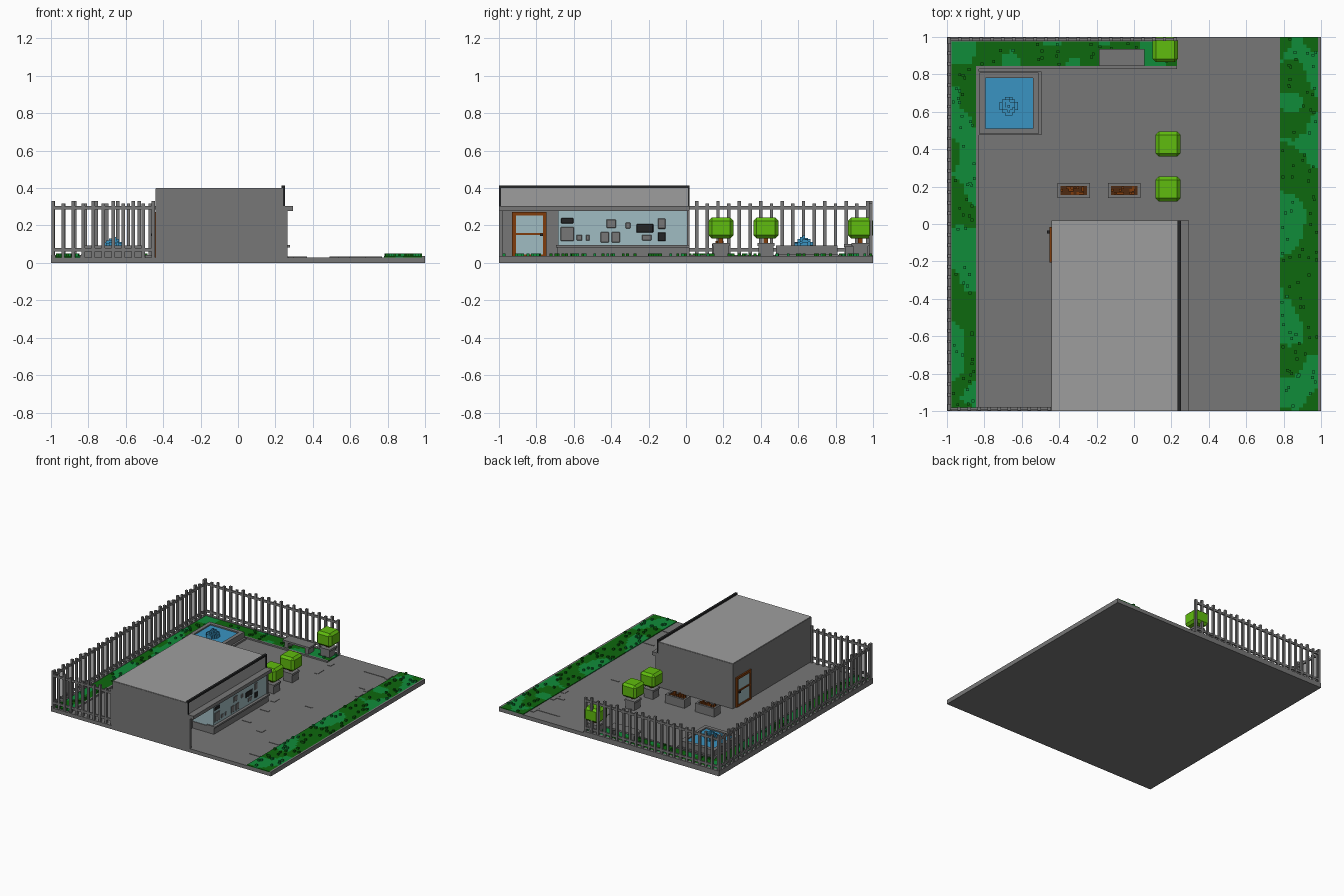
import bpy, bmesh, math, random
from mathutils import Vector, Matrix, noise

if "Cube" in bpy.data.objects:
    bpy.data.objects.remove(bpy.data.objects["Cube"])
random.seed(4)


def lin(c):
    c /= 255
    return c / 12.92 if c <= 0.04045 else ((c + 0.055) / 1.055) ** 2.4


def material(name, r, g, b):
    m = bpy.data.materials.new(name)
    col = (lin(r), lin(g), lin(b), 1)
    m.diffuse_color = col
    m.use_nodes = True
    m.node_tree.nodes["Principled BSDF"].inputs["Base Color"].default_value = col
    return m


STONE = material("stone grey", 119, 119, 119)
PALE = material("pale grey", 158, 158, 158)
BLACK = material("black trim", 36, 37, 38)
GLASS = material("pale glass", 160, 188, 194)
BROWN = material("door brown", 128, 60, 12)
SOIL = material("dark soil", 78, 42, 16)
LIME = material("leaf lime", 96, 188, 14)
DARK = material("dark grass", 13, 104, 14)
GRASS = material("bright grass", 16, 140, 58)
WATER = material("water blue", 58, 148, 194)


def finish(name, bm, mats):
    me = bpy.data.meshes.new(name)
    bm.normal_update()
    bm.to_mesh(me)
    bm.free()
    for m in mats:
        me.materials.append(m)
    ob = bpy.data.objects.new(name, me)
    bpy.context.collection.objects.link(ob)
    return ob


def boxes(name, mat, items, bevel=0):
    """One object out of (x0, x1, y0, y1, z0, z1) boxes."""
    bm = bmesh.new()
    for x0, x1, y0, y1, z0, z1 in items:
        mtx = (Matrix.Translation(((x0 + x1) / 2, (y0 + y1) / 2, (z0 + z1) / 2))
               @ Matrix.Diagonal((x1 - x0, y1 - y0, z1 - z0, 1)))
        bmesh.ops.create_cube(bm, size=1, matrix=mtx)
    if bevel:
        bmesh.ops.bevel(bm, geom=bm.edges[:], offset=bevel, segments=1, affect='EDGES')
    return finish(name, bm, [mat])


def frame(x0, x1, y0, y1, z0, z1, w):
    """Four rim boxes around a rectangle lying flat."""
    return [(x0, x1, y0, y0 + w, z0, z1), (x0, x1, y1 - w, y1, z0, z1),
            (x0, x0 + w, y0 + w, y1 - w, z0, z1), (x1 - w, x1, y0 + w, y1 - w, z0, z1)]


# Ground slab, kerbs and worn paving slabs
G = 0.03
boxes("ground_slab", STONE, [(-1, 1, -1, 1, 0, G)])
boxes("kerbs", STONE, [(-0.845, -0.83, -1, 0.845, G, 0.042), (-0.83, 0.23, 0.83, 0.845, G, 0.042),
                       (0.985, 1, -1, 1, G, 0.036), (-1, -0.975, -1, 1, G, 0.042),
                       (-0.975, 0.23, 0.975, 1, G, 0.042)])
cracks = [(0.54, 0.75, 0.855, 0.875), (0.74, 0.77, 0.84, 0.92), (0.68, 0.77, 0.6, 0.62),
          (0.74, 0.77, 0.57, 0.66), (0.74, 0.77, 0.46, 0.52), (0.26, 0.29, 0.62, 0.7),
          (0.26, 0.29, 0.79, 0.84), (0.27, 0.31, 0.03, 0.1), (0.295, 0.37, -0.135, -0.115),
          (0.295, 0.37, -0.37, -0.355), (0.49, 0.54, -0.46, -0.41), (0.68, 0.77, -0.57, -0.55),
          (0.68, 0.77, -0.82, -0.8), (0.53, 0.6, 0.105, 0.12)]
boxes("paving_chips", STONE, [c + (G, G + 0.003) for c in cracks])


# Lawns: fine grid, coloured in patches
def is_dark(x, y):
    return noise.noise(Vector((x * 6 + 3, y * 6, 0.4))) > -0.06


def lawn(name, x0, x1, y0, y1, z):
    bm = bmesh.new()
    nx, ny = round((x1 - x0) / 0.02), round((y1 - y0) / 0.02)
    rows = [[bm.verts.new((x0 + (x1 - x0) * i / nx, y0 + (y1 - y0) * j / ny, z))
             for i in range(nx + 1)] for j in range(ny + 1)]
    for j in range(ny):
        for i in range(nx):
            f = bm.faces.new((rows[j][i], rows[j][i + 1], rows[j + 1][i + 1], rows[j + 1][i]))
            c = f.calc_center_median()
            f.material_index = int(is_dark(c.x, c.y))
    rim = [e for e in bm.edges if e.is_boundary]
    ext = bmesh.ops.extrude_edge_only(bm, edges=rim)
    for v in ext["geom"]:
        if isinstance(v, bmesh.types.BMVert):
            v.co.z = G
    finish(name, bm, [GRASS, DARK])
    # scattered tufts, coloured like the patch below
    tufts = {True: [], False: []}
    for _ in range(round((x1 - x0) * (y1 - y0) * 200)):
        x, y = random.uniform(x0, x1 - 0.015), random.uniform(y0, y1 - 0.015)
        tufts[is_dark(x, y)].append((x, x + 0.015, y, y + 0.015, G, 0.05))
    boxes(name + "_dark_tufts", DARK, tufts[True])
    boxes(name + "_bright_tufts", GRASS, tufts[False])


lawn("right_lawn", 0.78, 0.985, -1, 1, 0.036)
lawn("left_lawn", -0.975, -0.845, -0.98, 0.975, 0.038)
lawn("back_lawn", -0.845, 0.23, 0.845, 0.975, 0.038)

# Shop building with a recessed entrance on the right side
boxes("shop_walls", STONE, [
    (-0.44, 0.07, -1, 0.02, G, 0.28), (-0.44, 0.24, -1, 0.02, 0.28, 0.397),
    (0.07, 0.265, -1, -0.98, G, 0.28), (0.07, 0.265, -0.69, 0.02, G, 0.085),
    (0.07, 0.265, 0.005, 0.02, 0.085, 0.28)])
boxes("roof", PALE, [(-0.438, 0.236, -0.998, 0.018, 0.397, 0.401)])
boxes("awning", STONE, [(0.2, 0.295, -1, 0.02, 0.277, 0.305)])
boxes("window_sill", STONE, [(0.2, 0.278, -0.695, 0.018, 0.083, 0.096)])
boxes("display_window", GLASS, [(0.07, 0.255, -0.685, 0.005, 0.085, 0.278)])
boxes("sign_panel", PALE, [(0.24, 0.243, -0.992, 0.012, 0.305, 0.402)])
boxes("sign_border", BLACK, [(0.232, 0.25, -1, 0.02, 0.4, 0.415),
                             (0.238, 0.25, -1, -0.99, 0.305, 0.4),
                             (0.238, 0.25, 0.01, 0.02, 0.305, 0.4)])


# Display goods behind the glass: centre y, centre z, width, height
def goods(name, mat, items):
    boxes(name, mat, [(0.252, 0.258, y - w / 2, y + w / 2, z - h / 2, z + h / 2)
                      for y, z, w, h in items], 0.0028)


goods("grey_goods", STONE, [(-0.635, 0.155, 0.07, 0.075), (-0.57, 0.135, 0.03, 0.03),
                            (-0.525, 0.135, 0.02, 0.03), (-0.435, 0.137, 0.045, 0.055),
                            (-0.375, 0.137, 0.045, 0.055), (-0.4, 0.21, 0.05, 0.045),
                            (-0.31, 0.2, 0.025, 0.03), (-0.21, 0.135, 0.05, 0.03),
                            (-0.13, 0.21, 0.04, 0.055)])
goods("dark_goods", BLACK, [(-0.635, 0.225, 0.065, 0.03), (-0.22, 0.185, 0.09, 0.045),
                            (-0.13, 0.14, 0.042, 0.045)])


# Doors: s is the outward direction along x
def door(name, x, y0, y1, s):
    def slab(a, b, c, d, t):
        return (min(x, x + s * t), max(x, x + s * t), a, b, c, d)
    w, top, mid = 0.02, 0.273, 0.155
    boxes(name + "_frame", BROWN, [slab(y0, y0 + w, G, top, 0.012), slab(y1 - w, y1, G, top, 0.012),
                                   slab(y0 + w, y1 - w, top - w, top, 0.012),
                                   slab(y0 + w, y1 - w, G, G + 0.015, 0.012),
                                   slab(y0 + w, y1 - w, mid - 0.006, mid + 0.006, 0.012)])
    boxes(name + "_glass", GLASS, [slab(y0 + w, y1 - w, G, top - w, 0.006)])
    yk = y1 - 0.035
    boxes(name + "_handle", BLACK, [slab(yk, yk + 0.015, mid - 0.012, mid + 0.003, 0.024)])


door("entrance_door", 0.07, -0.93, -0.745, 1)
door("side_door", -0.44, -0.205, -0.015, -1)


# Picket fences with two rails
def fence(name, start, end, across):
    items = []
    n = round((end - start) / 0.0575)
    step = (end - start - 0.018) / n

    def add(a, b, d0, d1, z0, z1):
        c0, c1 = across - d0, across + d1
        items.append((a, b, c0, c1, z0, z1) if name != "left_fence" else (c0, c1, a, b, z0, z1))
    for i in range(n + 1):
        a = start + i * step
        add(a, a + 0.018, 0.009, 0.009, G, 0.332 if i % 2 == 0 else 0.318)
    add(start, end, 0.006, 0.006, 0.285, 0.303)
    add(start, end, 0.006, 0.006, 0.062, 0.08)
    boxes(name, STONE, items)


fence("left_fence", -0.98, 0.98, -0.988)
fence("back_fence", -0.998, 0.23, 0.988)
fence("front_fence", -0.998, -0.444, -0.988)

# Fountain basin
boxes("basin_wall", STONE, frame(-0.825, -0.51, 0.48, 0.81, G, 0.092, 0.03))
boxes("basin_base", STONE, [(-0.84, -0.495, 0.475, 0.815, G, 0.045)])
boxes("basin_water", WATER, [(-0.797, -0.538, 0.508, 0.782, 0.04, 0.082)])
jets = []
for i in range(-3, 4):
    for j in range(-3, 4):
        r = math.hypot(i, j)
        if r < 3.3:
            x, y = -0.67 + i * 0.014, 0.63 + j * 0.014
            top = 0.163 - r * 0.016 - random.random() * 0.018
            jets.append((x - 0.007, x + 0.007, y - 0.007, y + 0.007, 0.08, top))
boxes("fountain_jets", WATER, jets)

# Flower boxes
for k, x in enumerate((-0.41, -0.14)):
    boxes(f"flower_box_{k + 1}", STONE, frame(x, x + 0.175, 0.14, 0.22, G, 0.1, 0.016))
    boxes(f"flower_soil_{k + 1}", SOIL, [(x + 0.015, x + 0.16, 0.155, 0.205, G, 0.092)])
    plants = []
    for i in range(10):
        for j in range(3):
            if random.random() < 0.6:
                a, b = x + 0.018 + i * 0.014, 0.158 + j * 0.015
                plants.append((a, a + 0.013, b, b + 0.013, 0.09, 0.098 + random.random() * 0.02))
    boxes(f"flower_plants_{k + 1}", BROWN, plants)

# Clipped trees in pots
for k, (x, y) in enumerate(((0.182, 0.187), (0.182, 0.427), (0.167, 0.932))):
    boxes(f"tree_pot_{k + 1}", STONE, [(x - 0.04, x + 0.04, y - 0.04, y + 0.04, G, 0.1),
                                      (x - 0.046, x + 0.046, y - 0.046, y + 0.046, 0.09, 0.106)])
    boxes(f"tree_trunk_{k + 1}", BROWN, [(x - 0.012, x + 0.012, y - 0.012, y + 0.012, 0.1, 0.15)])
    boxes(f"tree_crown_{k + 1}", LIME, [(x - 0.067, x + 0.067, y - 0.067, y + 0.067, 0.13, 0.243)], 0.018)

# Bench by the back lawn
boxes("bench", STONE, [(-0.187, 0.055, 0.845, 0.935, 0.085, 0.1),
                       (-0.175, -0.145, 0.853, 0.927, G, 0.085),
                       (0.013, 0.043, 0.853, 0.927, G, 0.085)])
